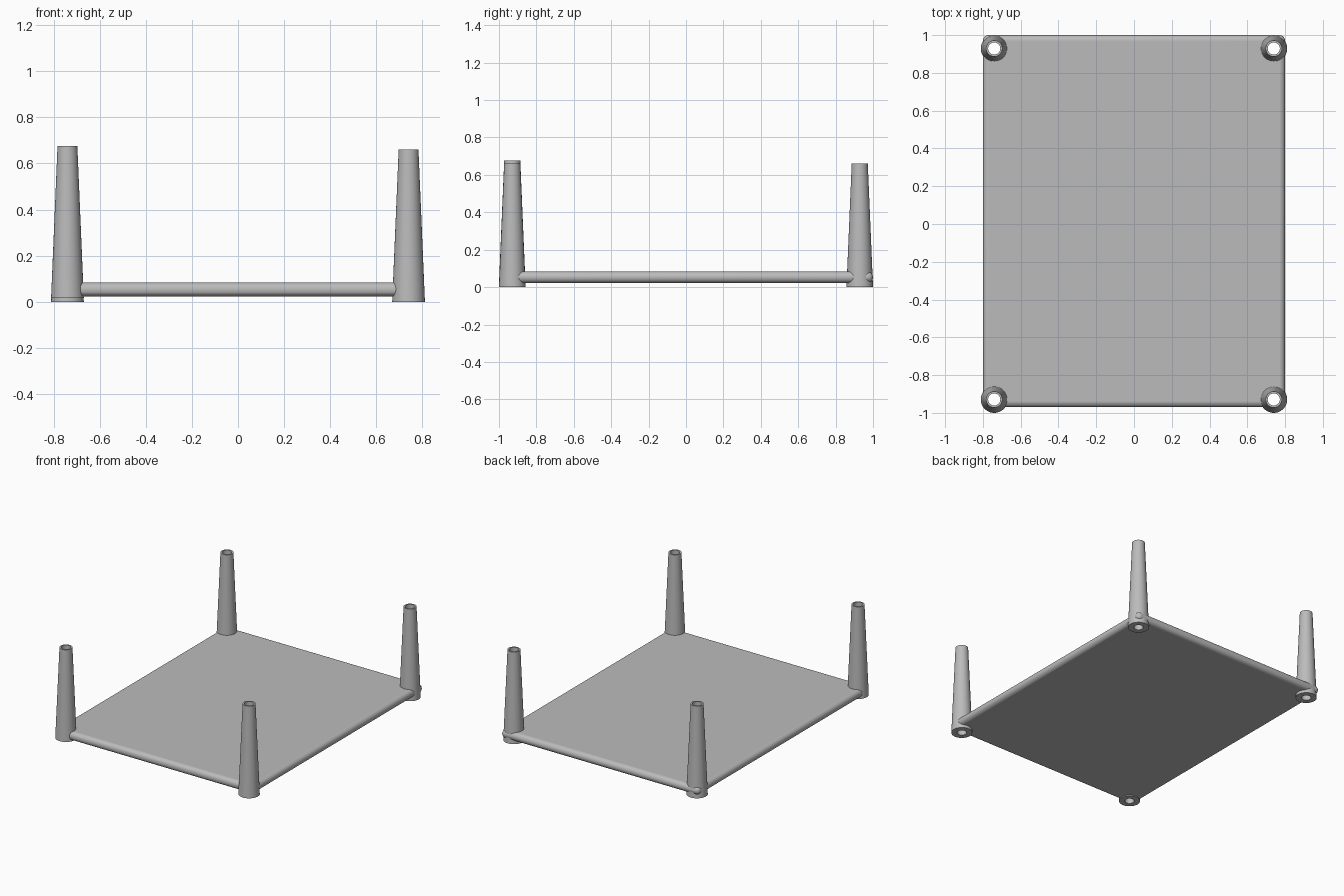
import bpy, bmesh, math

if "Cube" in bpy.data.objects:
    bpy.data.objects.remove(bpy.data.objects["Cube"], do_unlink=True)

grey = bpy.data.materials.new("plain_grey")
grey.use_nodes = True
colour = (0.5, 0.5, 0.5, 1)
grey.diffuse_color = colour
grey.node_tree.nodes["Principled BSDF"].inputs["Base Color"].default_value = colour

LEG_X, LEG_Y = 0.74, 0.929
LEG_HEIGHT, BORE = 0.66, 0.032
SEGMENTS = 48


def smooth(obj):
    bpy.ops.object.select_all(action='DESELECT')
    obj.select_set(True)
    bpy.context.view_layer.objects.active = obj
    bpy.ops.object.shade_smooth_by_angle(angle=math.radians(35))


def make_leg(name, x, y, z):
    """Hollow tapered leg: a closed wall profile spun around z."""
    profile = [(BORE, 0), (0.071, 0), (0.043, LEG_HEIGHT), (BORE, LEG_HEIGHT)]
    bm = bmesh.new()
    verts = [bm.verts.new((r, 0, h)) for r, h in profile]
    edges = [bm.edges.new((verts[i], verts[(i + 1) % 4])) for i in range(4)]
    bmesh.ops.spin(bm, geom=verts + edges, cent=(0, 0, 0), axis=(0, 0, 1),
                   angle=math.tau, steps=SEGMENTS, use_duplicate=False)
    bmesh.ops.remove_doubles(bm, verts=bm.verts, dist=0.0001)
    bmesh.ops.recalc_face_normals(bm, faces=bm.faces)
    mesh = bpy.data.meshes.new(name)
    bm.to_mesh(mesh)
    bm.free()
    mesh.materials.append(grey)
    obj = bpy.data.objects.new(name, mesh)
    obj.location = (x, y, z)
    bpy.context.collection.objects.link(obj)
    smooth(obj)


# Shelf panel with fully rounded edges
bpy.ops.mesh.primitive_cube_add(size=1, location=(0, 0.015, 0.053))
panel = bpy.context.object
panel.name = "shelf_panel"
panel.scale = (1.6, 1.97, 0.062)
bpy.ops.object.transform_apply(location=False, rotation=False, scale=True)
panel.data.materials.append(grey)
bevel = panel.modifiers.new("rounded_edges", 'BEVEL')
bevel.width, bevel.segments = 0.0305, 8
bpy.ops.object.modifier_apply(modifier=bevel.name)

# Legs, with matching clearance holes through the panel
for side, sx in (("right", -1), ("left", 1)):
    for end, sy in (("front", -1), ("back", 1)):
        x, y = sx * LEG_X, sy * LEG_Y
        # the front right leg sits slightly higher than the others
        lift = 0.016 if (side, end) == ("right", "front") else 0
        make_leg(f"{end}_{side}_leg", x, y, lift)

        bpy.ops.mesh.primitive_cylinder_add(vertices=SEGMENTS, radius=0.045,
                                            depth=0.3, location=(x, y, 0.05))
        cutter = bpy.context.object
        cutter.hide_render = True
        bpy.context.view_layer.objects.active = panel
        cut = panel.modifiers.new("leg_hole", 'BOOLEAN')
        cut.operation, cut.solver, cut.object = 'DIFFERENCE', 'EXACT', cutter
        bpy.ops.object.modifier_apply(modifier=cut.name)
        bpy.data.objects.remove(cutter, do_unlink=True)

smooth(panel)
